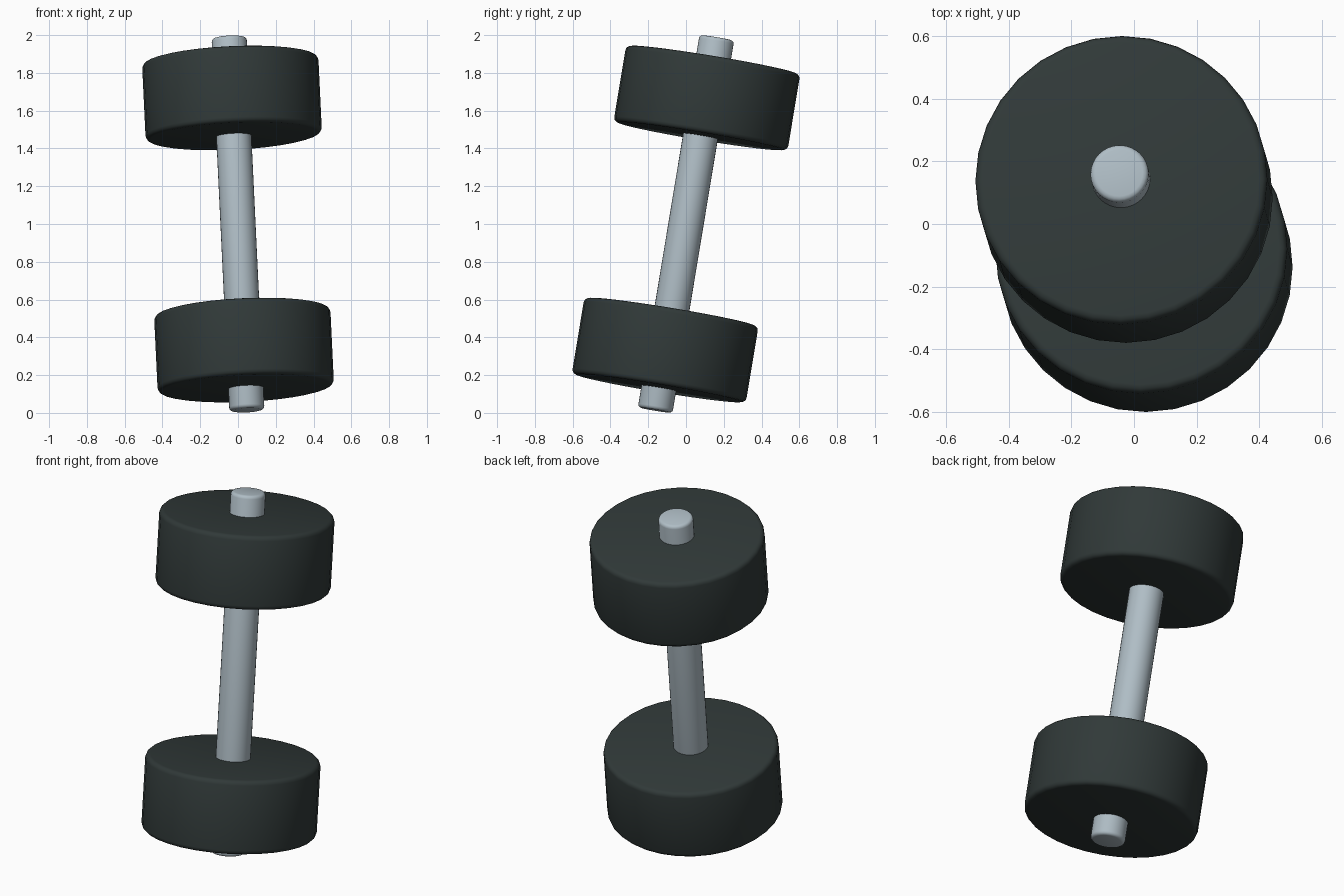
import bpy, bmesh, math
from mathutils import Matrix, Vector

cube = bpy.data.objects.get("Cube")
if cube:
    bpy.data.objects.remove(cube, do_unlink=True)


def make_material(name, rgb, roughness, metallic=0.0):
    mat = bpy.data.materials.new(name)
    mat.use_nodes = True
    mat.diffuse_color = (*rgb, 1)
    bsdf = next(n for n in mat.node_tree.nodes if n.type == 'BSDF_PRINCIPLED')
    bsdf.inputs["Base Color"].default_value = (*rgb, 1)
    bsdf.inputs["Roughness"].default_value = roughness
    bsdf.inputs["Metallic"].default_value = metallic
    return mat


rubber = make_material("dark rubber", (0.030, 0.041, 0.040), 0.7)
steel = make_material("light steel", (0.43, 0.51, 0.56), 0.5)

# The whole dumbbell leans along this axis through its centre
axis = Vector((-0.047, 0.163, 0.985)).normalized()
CENTRE = Vector((0, 0, 1))
tilt = Matrix.Translation(CENTRE) @ Vector((0, 0, 1)).rotation_difference(axis).to_matrix().to_4x4()


def rounded_cylinder(name, radius, length, offset, bevel, mat, sides=32):
    """Cylinder with rounded rims, placed at an offset along the leaning axis."""
    bm = bmesh.new()
    bmesh.ops.create_cone(bm, cap_ends=True, segments=sides,
                          radius1=radius, radius2=radius, depth=length)
    rims = [e for e in bm.edges if abs(e.verts[0].co.z - e.verts[1].co.z) < 1e-5]
    bmesh.ops.bevel(bm, geom=rims, offset=bevel, segments=3, profile=0.5,
                    affect='EDGES', clamp_overlap=True)
    mesh = bpy.data.meshes.new(name)
    bm.to_mesh(mesh)
    bm.free()
    mesh.materials.append(mat)
    obj = bpy.data.objects.new(name, mesh)
    bpy.context.collection.objects.link(obj)
    obj.matrix_world = tilt @ Matrix.Translation((0, 0, offset))
    bpy.ops.object.select_all(action='DESELECT')
    obj.select_set(True)
    bpy.context.view_layer.objects.active = obj
    bpy.ops.object.shade_smooth_by_angle(angle=math.radians(35))
    return obj


# Handle bar running through both weights
rounded_cylinder("handle_bar", 0.093, 2.0, 0, 0.018, steel)

# Matching weights near each end
for name, side in (("upper_weight", 1), ("lower_weight", -1)):
    rounded_cylinder(name, 0.467, 0.41, side * 0.677, 0.025, rubber)
